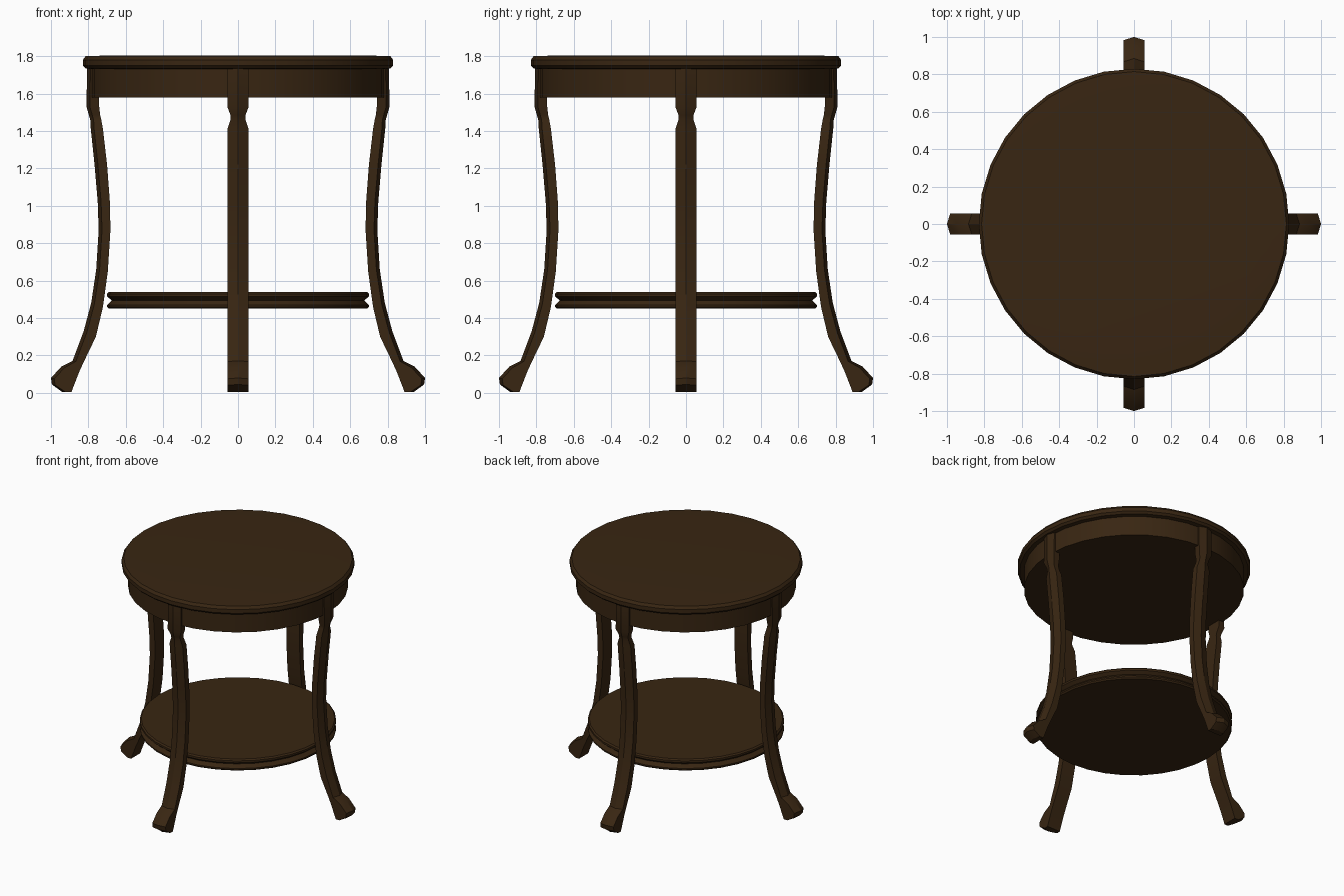
import bpy, bmesh, math
from mathutils import Matrix

if "Cube" in bpy.data.objects:
    bpy.data.objects.remove(bpy.data.objects["Cube"])

wood = bpy.data.materials.new("dark wood")
wood.diffuse_color = (0.040, 0.019, 0.006, 1)
wood.use_nodes = True
wood.node_tree.nodes["Principled BSDF"].inputs["Base Color"].default_value = wood.diffuse_color
SIDES = 32


def finish(bm, name, angle):
    bmesh.ops.recalc_face_normals(bm, faces=bm.faces)
    mesh = bpy.data.meshes.new(name)
    bm.to_mesh(mesh)
    bm.free()
    mesh.materials.append(wood)
    ob = bpy.data.objects.new(name, mesh)
    bpy.context.collection.objects.link(ob)
    bpy.ops.object.select_all(action='DESELECT')
    ob.select_set(True)
    bpy.context.view_layer.objects.active = ob
    bpy.ops.object.shade_smooth_by_angle(angle=math.radians(angle))
    return ob


def skin(bm, rings):
    """Bridge rings of points in order and cap both ends."""
    vs = [[bm.verts.new(p) for p in r] for r in rings]
    n = len(vs[0])
    for a, b in zip(vs, vs[1:]):
        for i in range(n):
            j = (i + 1) % n
            bm.faces.new((a[i], a[j], b[j], b[i]))
    bm.faces.new(vs[0])
    bm.faces.new(vs[-1])


def disc(name, profile):
    bm = bmesh.new()
    steps = [2 * math.pi * i / SIDES for i in range(SIDES)]
    skin(bm, [[(r * math.cos(a), r * math.sin(a), z) for a in steps] for r, z in profile])
    return finish(bm, name, 30)


# round top, apron and lower shelf
disc("table_top", [(0.78, 1.73), (0.815, 1.735), (0.83, 1.75), (0.83, 1.78),
                   (0.815, 1.80), (0.67, 1.805)])
disc("apron", [(0.785, 1.58), (0.785, 1.735)])
disc("shelf", [(0.69, 0.45), (0.70, 0.46), (0.70, 0.47), (0.675, 0.495),
               (0.70, 0.515), (0.70, 0.53), (0.69, 0.54)])

# leg sections: outer radius, outer z, inner radius, inner z, half width
LEG = [
    (0.94, 0.005, 0.89, 0.005, 0.057), (0.995, 0.045, 0.885, 0.02, 0.057),
    (1.00, 0.08, 0.875, 0.045, 0.057), (0.945, 0.14, 0.85, 0.11, 0.057),
    (0.885, 0.17, 0.825, 0.165, 0.057), (0.825, 0.33, 0.76, 0.30, 0.057),
    (0.785, 0.48, 0.722, 0.46, 0.057), (0.758, 0.66, 0.696, 0.65, 0.057),
    (0.745, 0.87, 0.682, 0.87, 0.057), (0.75, 1.02, 0.685, 1.02, 0.057),
    (0.767, 1.22, 0.70, 1.22, 0.057), (0.787, 1.41, 0.722, 1.41, 0.057),
    (0.790, 1.46, 0.731, 1.46, 0.040), (0.797, 1.485, 0.737, 1.485, 0.040),
    (0.810, 1.53, 0.742, 1.53, 0.057), (0.807, 1.735, 0.742, 1.735, 0.057),
]


def leg(name, turn):
    bm = bmesh.new()
    rings = []
    for ro, zo, ri, zi, w in LEG:
        # outer face has a slight central ridge
        t = 0.018 / math.hypot(ro - ri, zo - zi)
        rs, zs = ro + (ri - ro) * t, zo + (zi - zo) * t
        rings.append([(ro, 0, zo), (rs, w, zs), (ri, w, zi), (ri, -w, zi), (rs, -w, zs)])
    skin(bm, rings)
    bm.transform(Matrix.Rotation(math.radians(turn), 4, 'Z'))
    return finish(bm, name, 30)


for name, turn in (("right_leg", 0), ("back_leg", 90), ("left_leg", 180), ("front_leg", 270)):
    leg(name, turn)
